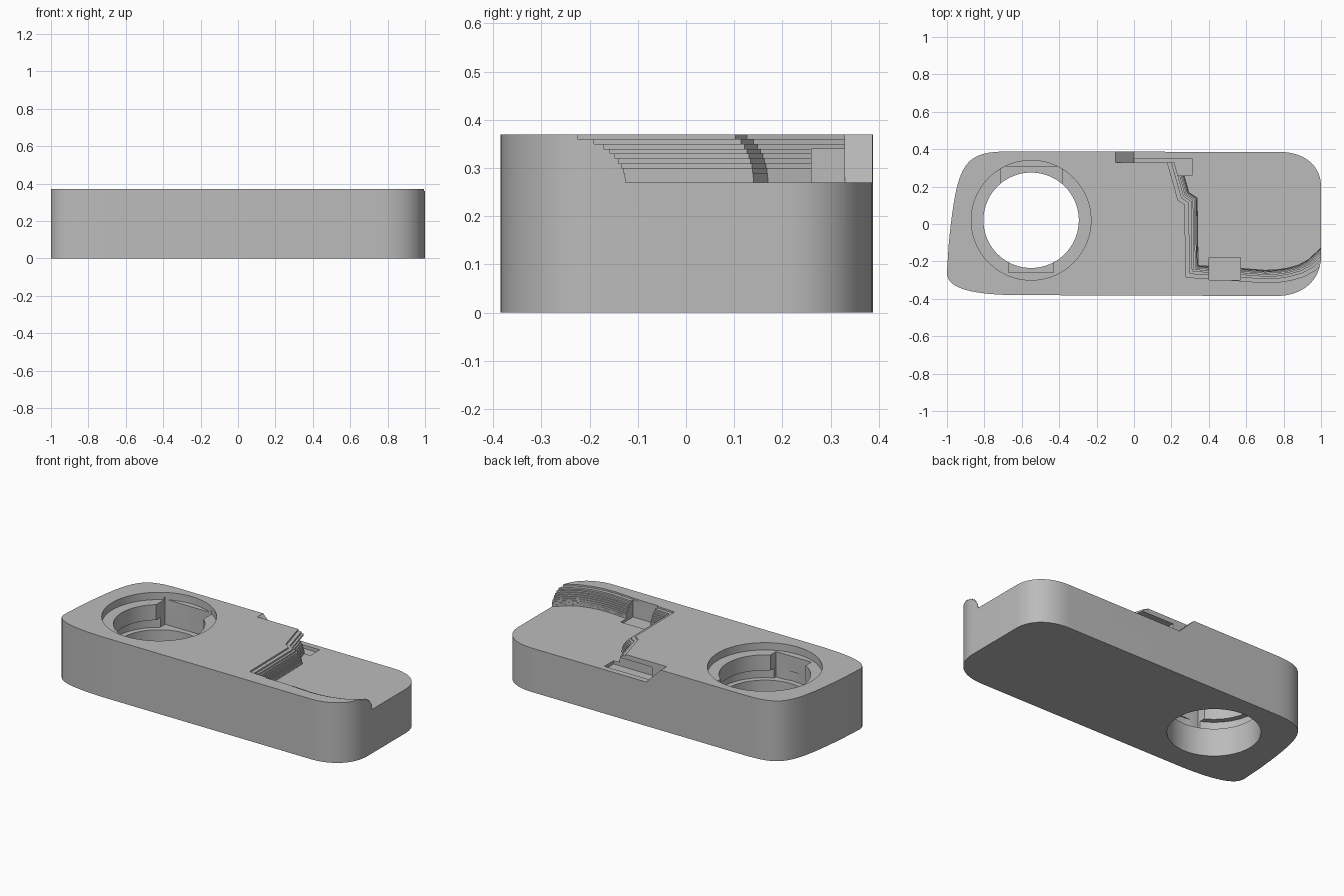
import bpy, bmesh, math
from mathutils import Vector
from mathutils.geometry import interpolate_bezier

if "Cube" in bpy.data.objects:
    bpy.data.objects.remove(bpy.data.objects["Cube"])

TOP, FLOOR, ABOVE = 0.37, 0.27, 0.45

grey = bpy.data.materials.new("plain grey")
grey.use_nodes = True
grey.diffuse_color = (0.5, 0.5, 0.5, 1)
grey.node_tree.nodes["Principled BSDF"].inputs["Base Color"].default_value = grey.diffuse_color


def prism(name, base, sweep):
    """Solid made by sweeping a closed loop of 3D points."""
    bm = bmesh.new()
    face = bm.faces.new([bm.verts.new(p) for p in base])
    moved = bmesh.ops.extrude_face_region(bm, geom=[face])["geom"]
    bmesh.ops.translate(bm, vec=sweep, verts=[v for v in moved if isinstance(v, bmesh.types.BMVert)])
    bmesh.ops.recalc_face_normals(bm, faces=bm.faces)
    mesh = bpy.data.meshes.new(name)
    bm.to_mesh(mesh)
    bm.free()
    mesh.materials.append(grey)
    ob = bpy.data.objects.new(name, mesh)
    bpy.context.collection.objects.link(ob)
    return ob


def upright(name, outline, low, high):
    return prism(name, [(p[0], p[1], low) for p in outline], (0, 0, high - low))


def box(name, x0, x1, y0, y1, z0, z1):
    return upright(name, [(x0, y0), (x1, y0), (x1, y1), (x0, y1)], z0, z1)


def disc(name, radius, low, high, sides=96):
    turns = [math.tau * i / sides for i in range(sides)]
    return upright(name, [(-0.55 + radius * math.cos(t), 0.02 + radius * math.sin(t)) for t in turns], low, high)


def cut(target, cutter):
    cutter.hide_render = True
    mod = target.modifiers.new("cut", "BOOLEAN")
    mod.operation, mod.solver, mod.object = "DIFFERENCE", "EXACT", cutter
    bpy.context.view_layer.objects.active = target
    bpy.ops.object.modifier_apply(modifier=mod.name)
    bpy.data.objects.remove(cutter)


def offset(chain, d):
    """Shift an open polyline to its left with mitred corners."""
    pts = [Vector(p) for p in chain]
    normals = []
    for a, b in zip(pts, pts[1:]):
        run = (b - a).normalized()
        normals.append(Vector((-run.y, run.x)))
    ahead, behind = normals + normals[-1:], normals[:1] + normals
    return [p + (m + n) * d / (1 + m.dot(n)) for p, m, n in zip(pts, ahead, behind)]


# Body: four differently rounded corners joined by straight sides
corners = [  # start, corner point, end, roundness
    ((-1, -0.26), (-1, -0.37), (-0.66, -0.38), 0.7),
    ((0.76, -0.385), (1, -0.385), (1, -0.17), 0.6),
    ((1, 0.2), (1, 0.385), (0.78, 0.385), 0.6),
    ((-0.65, 0.388), (-0.94, 0.39), (-0.99, -0.1), 0.9),
]
outline = []
for start, corner, end, k in corners:
    a, c, b = Vector(start), Vector(corner), Vector(end)
    outline += interpolate_bezier(a, a.lerp(c, k), b.lerp(c, k), b, 17)
body = upright("body", outline, 0, TOP)

# Terraced recess with a convex stepped edge
edge = [(1.2, 0.08), (1, -0.125), (0.93, -0.19), (0.88, -0.217), (0.82, -0.234),
        (0.76, -0.243), (0.7, -0.245), (0.57, -0.235), (0.345, -0.22),
        (0.34, 0.14), (0.295, 0.17), (0.25, 0.33), (0.18, 0.58)]
steps, radius = 10, 0.1
for i in range(steps):
    rise = (i + 0.5) * radius / steps
    shift = radius - math.sqrt(radius ** 2 - rise ** 2)
    loop = offset(edge, shift) + [Vector((1.4, 0.6)), Vector((1.4, 0.1))]
    cut(body, upright("terrace", loop, FLOOR + i * radius / steps, ABOVE))

# Rear ledge ending in a ramp
ramp = [(-0.18, ABOVE), (0, FLOOR), (1.3, FLOOR), (1.3, ABOVE)]
cut(body, prism("rear_ledge", [(x, 0.33, z) for x, z in ramp], (0, 0.3, 0)))

# Rear undercut slot and front lip pocket
cut(body, box("rear_slot", 0, 0.31, 0.26, 0.35, 0.25, 0.34))
cut(body, box("lip_pocket", 0.4, 0.57, -0.3, -0.18, 0.255, ABOVE))

# Through hole with counterbore, locking groove and two entry notches
cut(body, disc("hole", 0.255, -0.1, ABOVE))
cut(body, disc("counterbore", 0.32, 0.325, ABOVE))
cut(body, disc("locking_groove", 0.288, 0.17, 0.23))
cut(body, box("rear_notch", -0.71, -0.385, 0.02, 0.307, 0.17, 0.34))
cut(body, box("front_notch", -0.67, -0.43, -0.26, 0.02, 0.17, 0.34))

# Smooth rounded sides, sharp edges
bpy.ops.object.select_all(action="DESELECT")
body.select_set(True)
bpy.context.view_layer.objects.active = body
bpy.ops.object.shade_smooth_by_angle(angle=math.radians(30))
